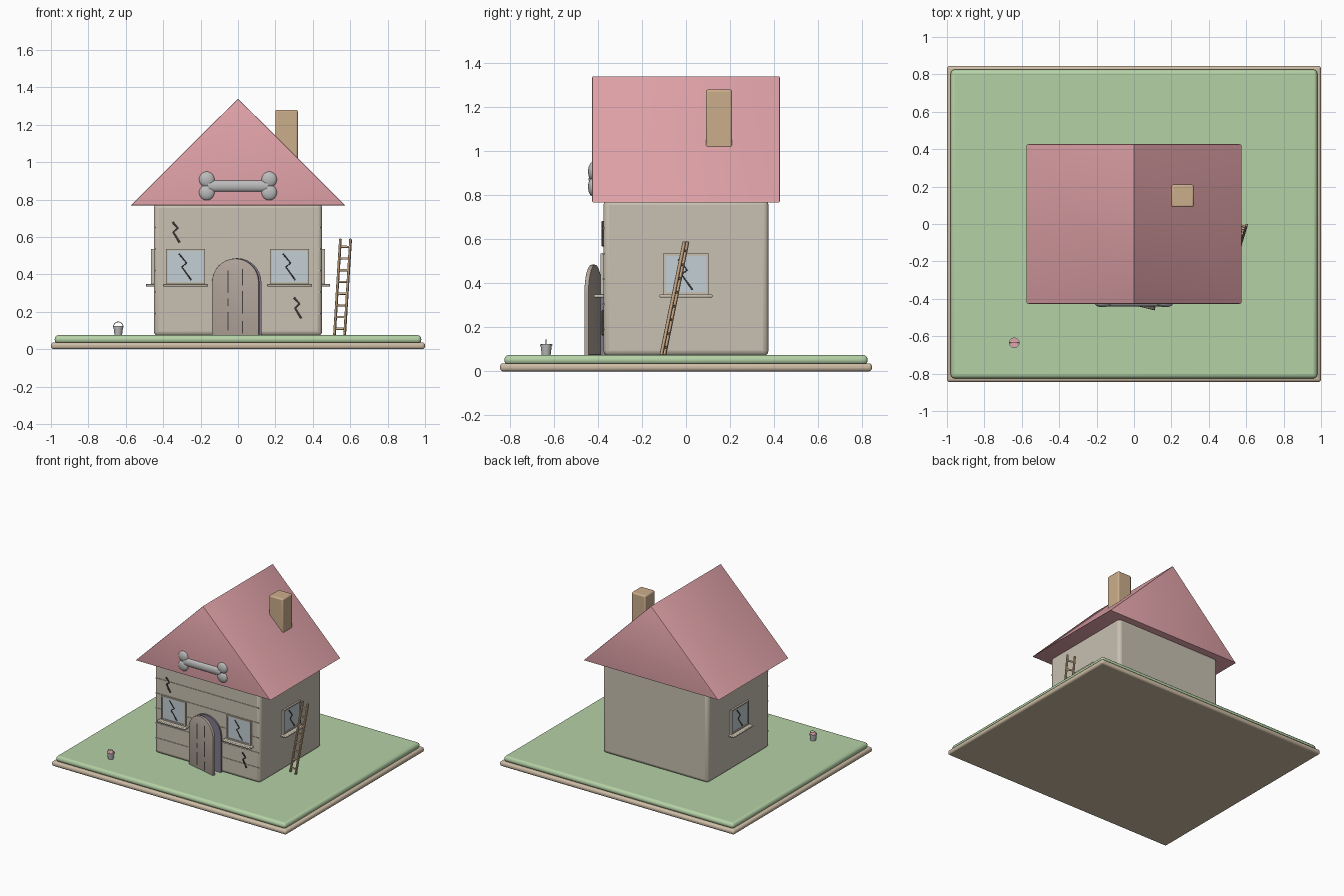
import bpy, bmesh, math
from mathutils import Matrix, Vector

if "Cube" in bpy.data.objects:
    bpy.data.objects.remove(bpy.data.objects["Cube"])

def mat(name, c):
    m = bpy.data.materials.new(name)
    m.diffuse_color = (*c, 1)
    m.use_nodes = True
    m.node_tree.nodes["Principled BSDF"].inputs["Base Color"].default_value = m.diffuse_color
    return m

WALL = mat("wall", (.58, .53, .44))
PINK = mat("roof_pink", (.76, .37, .40))
GRASS = mat("grass", (.46, .64, .38))
TAN = mat("tan", (.60, .42, .26))
BASE = mat("base_tan", (.62, .51, .38))
GLASS = mat("glass", (.55, .62, .66))
DARK = mat("dark", (.06, .05, .05))
DOOR = mat("door_wood", (.45, .38, .33))
SHADE = mat("door_shade", (.22, .20, .27))
METAL = mat("metal", (.5, .5, .5))
I = Matrix.Identity(4)

def finish(name, bm, m, M=I, bevel=0, seg=3, smooth=True):
    bmesh.ops.recalc_face_normals(bm, faces=bm.faces)
    me = bpy.data.meshes.new(name)
    bm.to_mesh(me)
    bm.free()
    o = bpy.data.objects.new(name, me)
    bpy.context.collection.objects.link(o)
    o.matrix_world = M
    if m:
        me.materials.append(m)
    if bevel:
        b = o.modifiers.new("bevel", 'BEVEL')
        b.width, b.segments = bevel, seg
    if smooth:
        bpy.ops.object.select_all(action='DESELECT')
        o.select_set(True)
        bpy.context.view_layer.objects.active = o
        bpy.ops.object.shade_smooth_by_angle(angle=math.radians(35))
    return o

def box(name, lo, hi, m, M=I, bevel=0, seg=3):
    bm = bmesh.new()
    bmesh.ops.create_cube(bm, size=1)
    for v in bm.verts:
        v.co = Vector([(a + b) / 2 + c * (b - a) for a, b, c in zip(lo, hi, v.co)])
    return finish(name, bm, m, M, bevel, seg)

def prism(name, pts, y0, y1, m, M=I, bevel=0):
    """Extrude an (x, z) outline along y."""
    bm = bmesh.new()
    f = bm.faces.new([bm.verts.new((x, y0, z)) for x, z in pts])
    g = bmesh.ops.extrude_face_region(bm, geom=[f])['geom']
    for v in g:
        if isinstance(v, bmesh.types.BMVert):
            v.co.y = y1
    if bevel:
        rim = [e for e in bm.edges if abs(e.verts[0].co.y - e.verts[1].co.y) < 1e-5]
        bmesh.ops.bevel(bm, geom=rim, offset=bevel, segments=2, profile=.5, affect='EDGES')
    return finish(name, bm, m, M)

def wire(name, pts, r, m, M=I):
    cu = bpy.data.curves.new(name, 'CURVE')
    cu.dimensions, cu.bevel_depth, cu.bevel_resolution = '3D', r, 1
    cu.use_fill_caps = True
    s = cu.splines.new('POLY')
    s.points.add(len(pts) - 1)
    for p, q in zip(s.points, pts):
        p.co = (*q, 1)
    o = bpy.data.objects.new(name, cu)
    bpy.context.collection.objects.link(o)
    o.matrix_world = M
    cu.materials.append(m)

def cone(name, r1, r2, h, M, m, seg=24):
    bm = bmesh.new()
    bmesh.ops.create_cone(bm, cap_ends=True, segments=seg, radius1=r1, radius2=r2, depth=h)
    return finish(name, bm, m, M)

T = Matrix.Translation

# ground
box("base", (-1, -.845, 0), (1, .845, .037), BASE, bevel=.015)
box("grass", (-.98, -.825, .03), (.98, .825, .075), GRASS, bevel=.02)

# house body, siding grooves, roof, chimney
box("walls", (-.45, -.375, .07), (.45, .375, .78), WALL, bevel=.025)
for i in range(5):
    z = .19 + i * .115
    box("siding_line", (-.44, -.379, z - .003), (.44, -.37, z + .003), WALL)
roof = [(-.575, .768), (.575, .768), (0, 1.34)]
prism("roof", roof, -.427, .427, PINK, bevel=.006)
box("chimney", (.2, .09, .95), (.32, .21, 1.28), TAN, bevel=.01)

# bone ornament on the gable
cone("bone_shaft", .031, .031, .32, T((0, -.422, .873)) @ Matrix.Diagonal((1, .65, 1, 1))
     @ Matrix.Rotation(math.pi / 2, 4, 'Y'), METAL)
for x in (-.167, .167):
    for z in (.838, .908):
        bm = bmesh.new()
        bmesh.ops.create_uvsphere(bm, u_segments=20, v_segments=12, radius=.042)
        finish("bone_knob", bm, METAL, T((x, -.424, z)) @ Matrix.Diagonal((1, .5, 1, 1)))

# windows: local -y points outward from the wall
def window(M):
    w, z0, z1 = .104, .35, .535
    box("window_glass", (-w + .005, -.008, z0), (w - .005, .01, z1 - .005), GLASS, M)
    for s in (-1, 1):
        a, b = sorted((s * w, s * (w - .01)))
        box("window_frame_side", (a, -.014, z0), (b, .01, z1), WALL, M)
    for a, b in ((z0, z0 + .01), (z1 - .01, z1)):
        box("window_frame_rail", (-w, -.0135, a), (w, .01, b), WALL, M)
    box("window_sill", (-.12, -.043, .335), (.12, .01, .35), WALL, M, bevel=.005, seg=2)
    zig = [(-.035, .51), (.005, .46), (-.02, .44), (.03, .37)]
    wire("window_crack", [(x, -.009, z) for x, z in zig], .004, DARK, M)

for x in (-.28, .276):
    window(T((x, -.375, 0)))
for s in (-1, 1):
    window(T((s * .45, 0, 0)) @ Matrix.Rotation(s * math.pi / 2, 4, 'Z'))

# wall cracks
for x, z in ((-.33, .625), (.32, .22)):
    zig = [(-.02, .055), (.008, .022), (-.015, 0), (.018, -.055)]
    wire("wall_crack", [(x + a, -.377, z + b) for a, b in zig], .006, DARK)

# arched doorway and the door standing ajar
def arch(x0, x1, top, n=16):
    r, c = (x1 - x0) / 2, (x0 + x1) / 2
    a = [math.pi * i / n for i in range(n + 1)]
    return [(x0, .075), (x1, .075)] + [(c + r * math.cos(t), top - r + r * math.sin(t)) for t in a]

prism("doorway", arch(-.135, .125, .487), -.388, -.36, SHADE)
hinge = T((-.137, -.388, 0)) @ Matrix.Rotation(math.radians(-14), 4, 'Z')
prism("door", arch(0, .258, .485), -.012, .008, DOOR, hinge, bevel=.003)
for x, cuts in ((.09, ((.1, .2), (.23, .27), (.3, .42))), (.17, ((.085, .15), (.19, .31), (.34, .43)))):
    for a, b in cuts:
        box("door_gap", (x - .003, -.014, a), (x + .003, -.01, b), DARK, hinge)

# ladder leaning on the right side
foot, top = Vector((.543, -.105, .075)), Vector((.575, 0, .59))
up = (top - foot).normalized()
side = Vector((1, -.25, 0)).normalized()
side = (side - up * side.dot(up)).normalized()
R = Matrix((side, up.cross(side), up)).transposed().to_4x4()
L = T(foot) @ R
n = (top - foot).length
for s in (-1, 1):
    box("ladder_rail", (s * .028 - .006, -.008, 0), (s * .028 + .006, .008, n), TAN, L, bevel=.002, seg=1)
for i in range(8):
    z = .035 + i * .064
    box("ladder_rung", (-.028, -.005, z - .005), (.028, .005, z + .005), TAN, L)

# paint bucket
P = (-.64, -.635)
cone("bucket", .02, .026, .048, T((*P, .098)), METAL)
cone("bucket_rim", .028, .028, .006, T((*P, .12)), METAL)
cone("bucket_paint", .023, .023, .004, T((*P, .1225)), PINK)
hoop = [math.pi * i / 12 for i in range(13)]
wire("bucket_handle", [(P[0] + .026 * math.cos(t), P[1], .12 + .026 * math.sin(t)) for t in hoop], .002, METAL)
